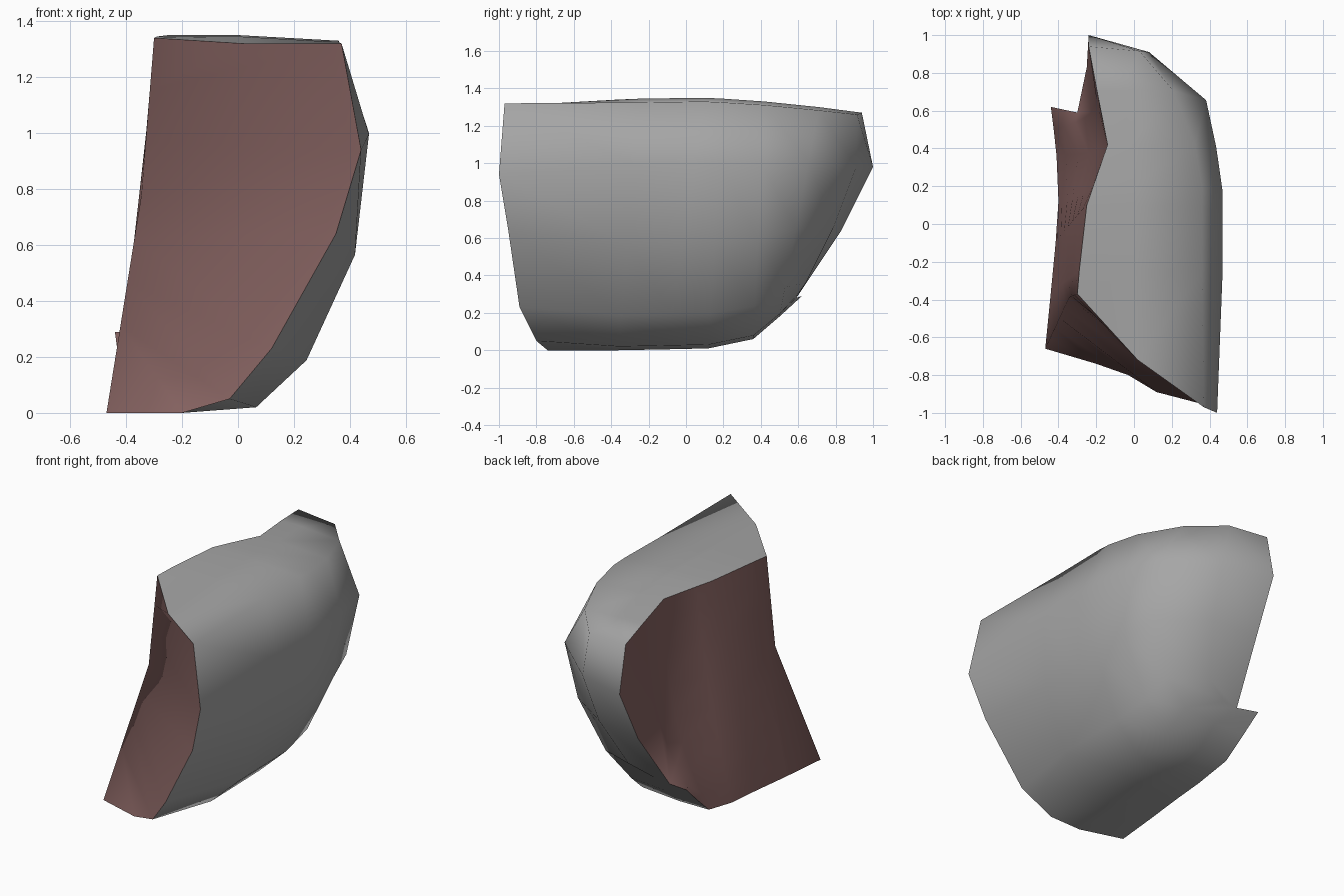
import bpy, bmesh
from mathutils import Vector

default_cube = bpy.data.objects.get("Cube")
if default_cube:
    bpy.data.objects.remove(default_cube, do_unlink=True)


def make_material(name, color):
    mat = bpy.data.materials.new(name)
    mat.use_nodes = True
    mat.diffuse_color = (*color, 1)
    shader = next(n for n in mat.node_tree.nodes if n.type == 'BSDF_PRINCIPLED')
    shader.inputs["Base Color"].default_value = (*color, 1)
    shader.inputs["Roughness"].default_value = 0.9
    return mat


def lerp(a, b, t):
    return a + (b - a) * t


# Rounded outer profile, running over the top, down the side and underneath
profile_x = (0, .36, .468, .418, .245, .065, -.2)
profile_height = (1, .985, .74, .42, .14, .015, 0)
# Depth of each row on the broken inner side, top to bottom
inner_depth = (0, .1, .25, .42, .57, .7, .82, .93, 1)


def outer_section(top, bottom, crown, widen):
    """Skin points from the top broken edge round to the bottom one."""
    points = [top]
    for x, height in zip(profile_x, profile_height):
        width = crown if height > .9 else widen
        points.append(Vector((lerp(-.25, x, width),
                              lerp(bottom.y, top.y, height),
                              lerp(bottom.z, top.z, height))))
    return points + [bottom]


def inner_section(top, bottom, hollow):
    """Broken surface points between the same two edges."""
    return [Vector((lerp(top.x, bottom.x, t ** hollow),
                    lerp(top.y, bottom.y, t),
                    lerp(top.z, bottom.z, t))) for t in inner_depth]


# Rim of the front break
front_rim = [Vector(p) for p in (
    (-.30, -.37, 1.34), (.02, -.72, 1.32), (.37, -.97, 1.32),
    (.44, -1, .94), (.35, -.95, .64), (.12, -.89, .23),
    (-.03, -.8, .05), (-.2, -.74, 0), (-.47, -.66, 0))]

# Corner where the front break meets the inner break, bent at a knee
knee = Vector((-.345, -.39, .78))
ridge = [lerp(front_rim[0], knee, i / 3) for i in range(3)]
ridge += [lerp(knee, front_rim[-1], i / 5) for i in range(6)]

# Last rounded section and the rim of the back break
edge_top, edge_tip = Vector((-.24, .94, 1.27)), Vector((-.24, 1, .98))
edge_mid, edge_low = Vector((-.25, .83, .64)), Vector((-.30, .59, .28))
edge_spur = Vector((-.44, .62, .29))
back_shoulder = [edge_top] * 2 + [Vector(p) for p in (
    (.03, .915, 1.26), (.08, .91, .98), (.05, .79, .66),
    (-.05, .64, .36), (-.2, .59, .29))] + [edge_low, edge_spur]
back_rim = [edge_top] * 3 + [edge_tip, edge_mid] + [edge_low] * 3 + [edge_spur]

# Sections in between: top edge, bottom edge, crown width, side width, hollowness
sections = [
    ((-.29, -.25, 1.345), (-.44, -.36, 0), 1, 1, 1),
    ((-.25, .1, 1.35), (-.415, -.1, .005), 1, 1, .9),
    ((-.216, .2, 1.345), (-.40, .12, .01), 1, 1, 1.5),
    ((-.14, .42, 1.33), (-.41, .36, .06), .94, .955, 2.8),
    ((-.197, .71, 1.30), (-.425, .5, .18), .75, .88, 3.6),
]
outer_rows = [front_rim]
inner_rows = [ridge]
for top, bottom, crown, widen, hollow in sections:
    top, bottom = Vector(top), Vector(bottom)
    outer_rows.append(outer_section(top, bottom, crown, widen))
    inner_rows.append(inner_section(top, bottom, hollow))
outer_rows += [back_shoulder, back_rim]
inner_rows.append(back_rim)

# Stitch neighbouring rows, merging shared points
bm = bmesh.new()
shared = {}


def vertex(point):
    key = tuple(round(c, 4) for c in point)
    if key not in shared:
        shared[key] = bm.verts.new(point)
    return shared[key]


def stitch(row_a, row_b, material):
    for i in range(len(row_a) - 1):
        corners = (row_a[i], row_a[i + 1], row_b[i + 1], row_b[i])
        verts = list(dict.fromkeys(vertex(p) for p in corners))
        if len(verts) > 2 and not bm.faces.get(verts):
            bm.faces.new(verts).material_index = material


for row_a, row_b in zip(outer_rows, outer_rows[1:]):
    stitch(row_a, row_b, 0)
for row_a, row_b in zip(inner_rows, inner_rows[1:]):
    stitch(row_a, row_b, 1)
stitch(ridge, front_rim, 1)

# Smooth skin and break surfaces, crisp rim where they meet
bmesh.ops.recalc_face_normals(bm, faces=bm.faces)
for face in bm.faces:
    face.smooth = True
for edge in bm.edges:
    edge.smooth = len({face.material_index for face in edge.link_faces}) == 1

mesh = bpy.data.meshes.new("shell_fragment")
bm.to_mesh(mesh)
bm.free()
mesh.materials.append(make_material("grey_skin", (.38, .38, .38)))
mesh.materials.append(make_material("reddish_brown_break", (.24, .125, .12)))
fragment = bpy.data.objects.new("shell_fragment", mesh)
bpy.context.collection.objects.link(fragment)
